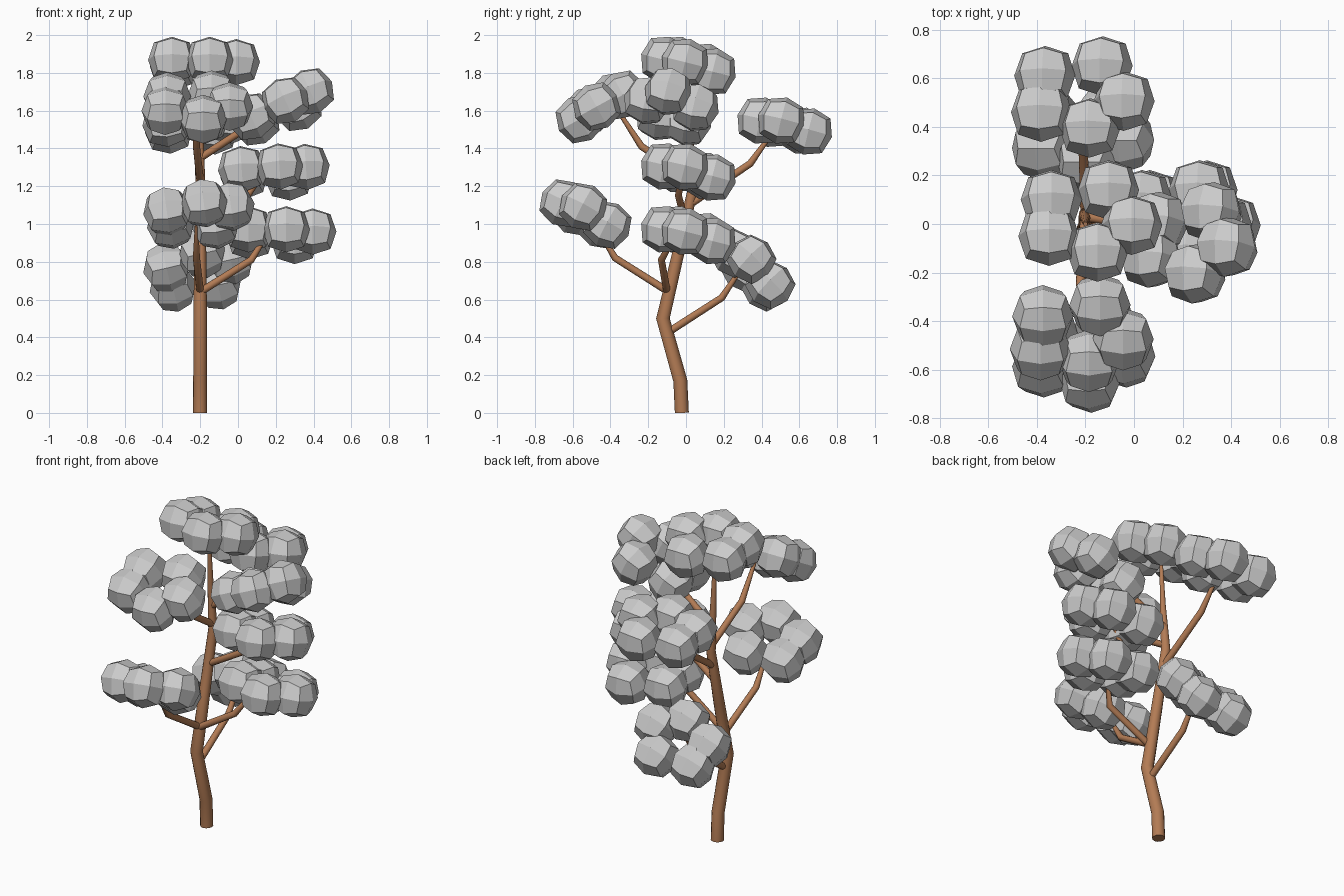
import bpy, bmesh
from math import radians
from mathutils import Vector, Matrix

if "Cube" in bpy.data.objects:
    bpy.data.objects.remove(bpy.data.objects["Cube"])

bark = bpy.data.materials.new("bark")
bark.diffuse_color = (0.45, 0.2, 0.09, 1)
bark.use_nodes = True
bark.node_tree.nodes["Principled BSDF"].inputs["Base Color"].default_value = bark.diffuse_color


def limb(name, pts):
    """Tapered round tube through points (x, y, z, radius)."""
    cu = bpy.data.curves.new(name, 'CURVE')
    cu.dimensions = '3D'
    cu.bevel_depth = 1.0
    cu.bevel_resolution = 4
    cu.use_fill_caps = True
    sp = cu.splines.new('POLY')
    sp.points.add(len(pts) - 1)
    for p, (x, y, z, r) in zip(sp.points, pts):
        p.co = (x, y, z, 1)
        p.radius = r
    cu.materials.append(bark)
    ob = bpy.data.objects.new(name, cu)
    bpy.context.collection.objects.link(ob)
    bpy.ops.object.select_all(action='DESELECT')
    ob.select_set(True)
    bpy.context.view_layer.objects.active = ob
    bpy.ops.object.convert(target='MESH')
    bpy.ops.object.shade_smooth_by_angle(angle=radians(40))


# Five-ball leaf clump, shared by every branch end; balls are rounded cubes
CLUMP = [(-.15, .10, -.025), (-.16, -.05, .012), (.085, .14, -.05),
         (.18, -.005, 0), (.04, -.115, .012)]
RADII = {1: .126, 2: .134, 3: .132}     # face centre, edge middle, corner
TILT = Matrix.Rotation(radians(-14), 3, 'X')


def foliage_mesh():
    bm = bmesh.new()
    for c in CLUMP:
        part = bmesh.new()
        bmesh.ops.create_cube(part, size=2)
        bmesh.ops.subdivide_edges(part, edges=part.edges[:], cuts=1, use_grid_fill=True)
        for v in part.verts:
            kind = sum(abs(a) > .5 for a in v.co)
            v.co = TILT @ (v.co.normalized() * RADII[kind]) + Vector(c)
        tmp = bpy.data.meshes.new("ball")
        part.to_mesh(tmp)
        part.free()
        bm.from_mesh(tmp)
        bpy.data.meshes.remove(tmp)
    me = bpy.data.meshes.new("foliage")
    bm.to_mesh(me)
    bm.free()
    return me


# Trunk
limb("trunk", [(-.2, -.022, 0, .037), (-.2, -.03, .17, .037), (-.2, -.122, .5, .036),
               (-.2, -.04, .85, .032), (-.2, .04, 1.2, .027), (-.2, .015, 1.5, .017),
               (-.2, 0, 1.8, .009)])

# Branches: three points each, tapering to the tip
BRANCHES = {
    "low_back": [(-.2, -.09, .43), (-.2, .19, .61), (-.2, .31, .79)],
    "low_front": [(-.2, -.09, .64), (-.22, -.375, .82), (-.22, -.48, .99)],
    "low_right": [(-.2, -.1, .64), (.07, -.13, .81), (.17, -.04, .97)],
    "mid_right": [(-.2, .0, 1.0), (.05, -.04, 1.15), (.14, -.02, 1.28)],
    "high_back": [(-.2, .03, 1.11), (-.21, .34, 1.32), (-.22, .47, 1.5)],
    "high_front": [(-.2, .04, 1.23), (-.22, -.235, 1.41), (-.22, -.38, 1.63)],
    "high_right": [(-.2, .03, 1.35), (.0, .0, 1.48), (.15, -.05, 1.61)],
}
for name, pts in BRANCHES.items():
    limb(name + "_branch", [(*p, r) for p, r in zip(pts, (.02, .019, .009))])

# Foliage clumps: position, tilt about x, tilt about y
CLUMPS = {
    "top": ((-.19, 0, 1.857), 0, 0),
    "high_front": ((-.225, -.47, 1.625), 43, 0),
    "low_front": ((-.215, -.54, 1.065), -14, -8),
    "high_right": ((.22, -.09, 1.625), 0, -25),
    "mid_right": ((.18, 0, 1.29), 0, -4),
    "low_right": ((.215, 0, .96), 0, 0),
    "high_back": ((-.22, .51, 1.532), 0, -5),
    "low_back": ((-.215, .35, .77), -30, -13),
}
leaf = foliage_mesh()
for name, (loc, rx, ry) in CLUMPS.items():
    ob = bpy.data.objects.new(name + "_foliage", leaf)
    ob.location = loc
    ob.rotation_euler = (radians(rx), radians(ry), 0)
    bpy.context.collection.objects.link(ob)
